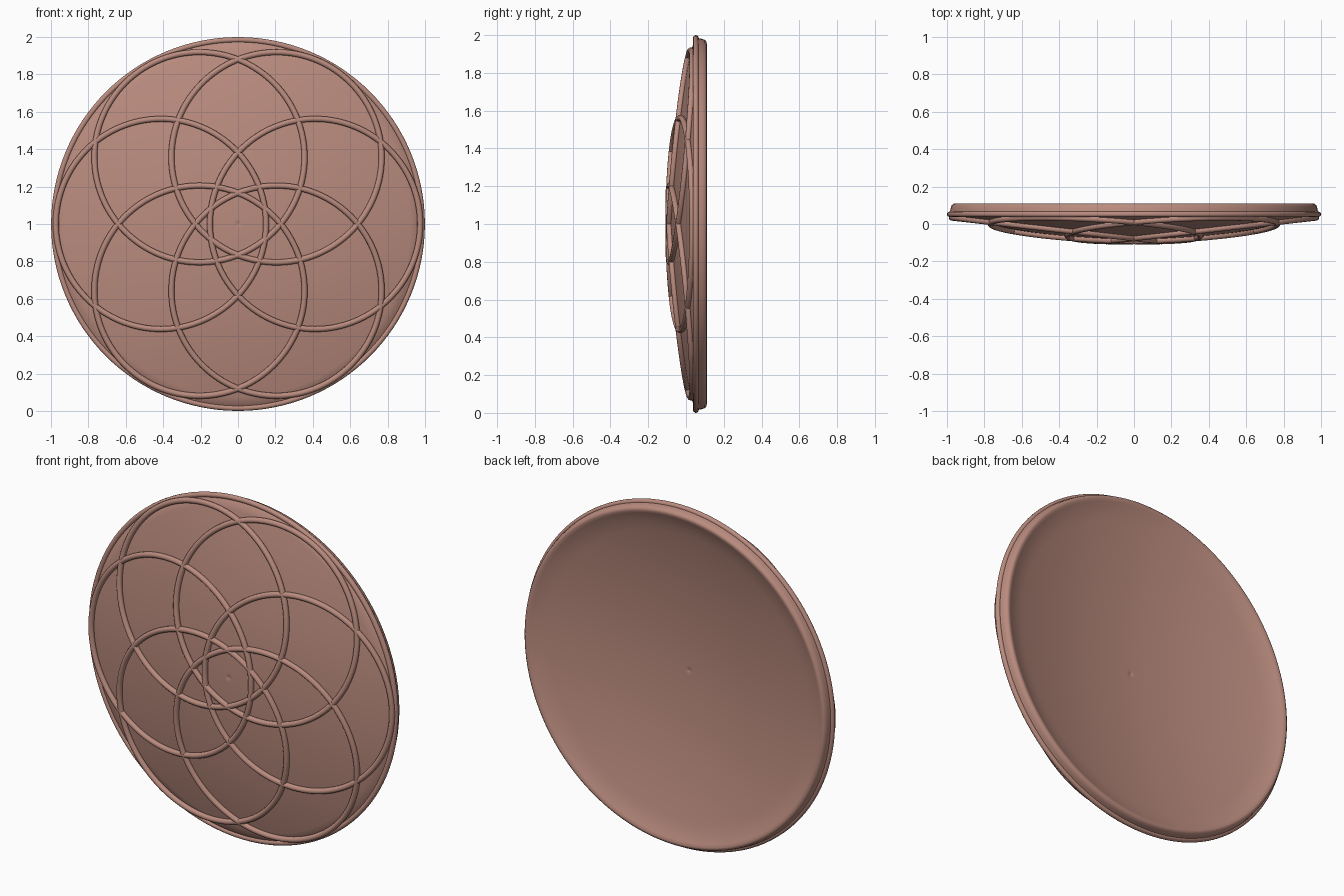
import bpy, bmesh, math

if "Cube" in bpy.data.objects:
    bpy.data.objects.remove(bpy.data.objects["Cube"])

clay = bpy.data.materials.new("dusty_clay")
clay.diffuse_color = (0.49, 0.26, 0.21, 1)
clay.use_nodes = True
clay.node_tree.nodes["Principled BSDF"].inputs["Base Color"].default_value = clay.diffuse_color


def dome(r):
    """Depth (y) of the shield's front surface at radius r."""
    return -0.087 + 0.137 * r * r


def finish(obj, angle):
    obj.data.materials.append(clay)
    bpy.context.view_layer.objects.active = obj
    obj.select_set(True)
    bpy.ops.object.shade_smooth_by_angle(angle=math.radians(angle))
    obj.select_set(False)


def lathe(name, profile, steps=128, angle=50):
    """Spin (radius, y) points about the horizontal axis through z = 1."""
    bm = bmesh.new()
    verts = [bm.verts.new((r, y, 1)) for r, y in profile]
    edges = [bm.edges.new(p) for p in zip(verts, verts[1:])]
    bmesh.ops.spin(bm, geom=verts + edges, cent=(0, 0, 1), axis=(0, 1, 0),
                   angle=2 * math.pi, steps=steps)
    bmesh.ops.remove_doubles(bm, verts=bm.verts, dist=1e-4)
    bmesh.ops.recalc_face_normals(bm, faces=bm.faces)
    me = bpy.data.meshes.new(name)
    bm.to_mesh(me)
    bm.free()
    obj = bpy.data.objects.new(name, me)
    bpy.context.collection.objects.link(obj)
    finish(obj, angle)


def tube(name, points, radius):
    """Closed round tube through the points, converted to a mesh."""
    cu = bpy.data.curves.new(name, 'CURVE')
    cu.dimensions = '3D'
    cu.bevel_depth = radius
    cu.bevel_resolution = 3
    sp = cu.splines.new('POLY')
    sp.points.add(len(points) - 1)
    for p, co in zip(sp.points, points):
        p.co = (*co, 1)
    sp.use_cyclic_u = True
    obj = bpy.data.objects.new(name, cu)
    bpy.context.collection.objects.link(obj)
    bpy.context.view_layer.objects.active = obj
    obj.select_set(True)
    bpy.ops.object.convert(target='MESH')
    finish(bpy.context.view_layer.objects.active, 60)


# Thick curved shield body with a tiny centre dimple and a rounded back edge
thickness = 0.06
radii = [0.016, 0.03] + [0.06 + 0.91 * i / 20 for i in range(21)]
front = [(0, dome(0) + 0.005), (0.008, dome(0) + 0.002)] + [(r, dome(r)) for r in radii]
edge = [(0.985, 0.06), (0.98, 0.085), (0.975, 0.1), (0.966, 0.108), (0.955, 0.11),
        (0.94, 0.102)]
back = [(r, dome(r) + thickness) for r in reversed(radii) if r < 0.92]
back += [(0.008, dome(0) + thickness - 0.002), (0, dome(0) + thickness - 0.005)]
lathe("shield_body", front + edge + back)

# Rounded rim bead
ring = [i * 2 * math.pi / 128 for i in range(128)]
tube("rim_bead", [(0.985 * math.cos(a), 0.052, 1 + 0.985 * math.sin(a)) for a in ring], 0.015)

# Six overlapping circles raised on the front surface
for k in range(6):
    cx = 0.412 * math.cos(k * math.pi / 3)
    cz = 0.412 * math.sin(k * math.pi / 3)
    pts = []
    for a in ring:
        x, z = cx + 0.562 * math.cos(a), cz + 0.562 * math.sin(a)
        pts.append((x, dome(math.hypot(x, z)) - 0.009, 1 + z))
    tube(f"raised_circle_{k + 1}", pts, 0.016)
